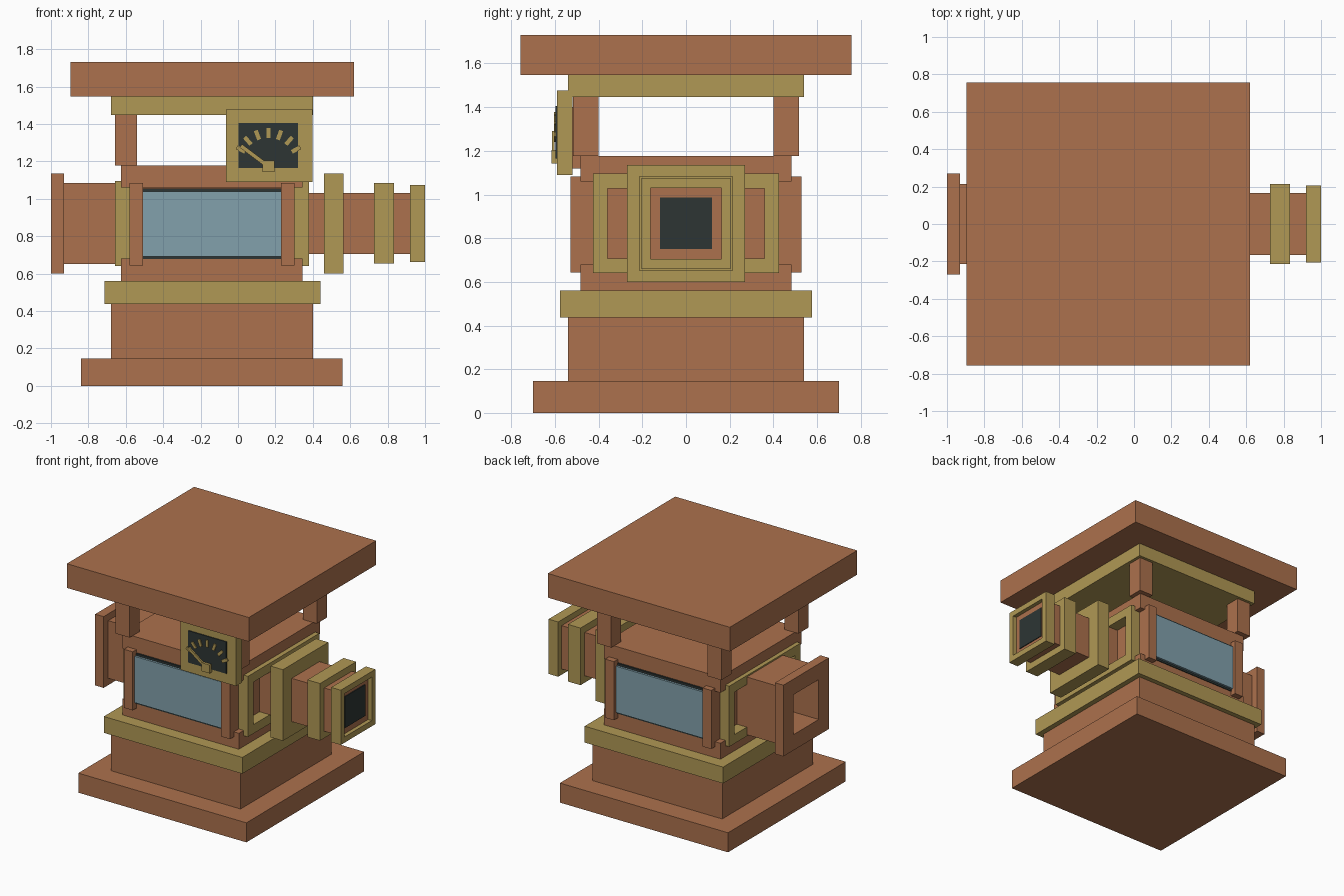
import bpy, bmesh, math
from mathutils import Matrix

if "Cube" in bpy.data.objects:
    bpy.data.objects.remove(bpy.data.objects["Cube"])


def material(name, rgb):
    m = bpy.data.materials.new(name)
    m.diffuse_color = (*rgb, 1)
    m.use_nodes = True
    m.node_tree.nodes["Principled BSDF"].inputs["Base Color"].default_value = m.diffuse_color
    return m


COPPER = material("copper_brown", (0.413, 0.165, 0.074))
BRASS = material("brass", (0.434, 0.314, 0.089))
DARK = material("dark_slate", (0.026, 0.036, 0.034))
GLASS = material("blue_glass", (0.223, 0.356, 0.413))


def finish(bm, name, mat):
    bmesh.ops.recalc_face_normals(bm, faces=bm.faces)
    mesh = bpy.data.meshes.new(name)
    bm.to_mesh(mesh)
    bm.free()
    mesh.materials.append(mat)
    ob = bpy.data.objects.new(name, mesh)
    bpy.context.collection.objects.link(ob)
    return ob


def box(name, mat, x, y, z, roll=0):
    """Box from (min, max) ranges, optionally turned about the y axis."""
    bm = bmesh.new()
    mid = [(a + b) / 2 for a, b in (x, y, z)]
    size = [b - a for a, b in (x, y, z)]
    mtx = Matrix.Translation(mid) @ Matrix.Rotation(roll, 4, 'Y') @ Matrix.Diagonal((*size, 1))
    bmesh.ops.create_cube(bm, size=1, matrix=mtx)
    return finish(bm, name, mat)


def frame(name, mat, x, outer, inner, zc):
    """Rectangular ring around the x axis; outer and inner are (half y, half z)."""
    bm = bmesh.new()
    loops = []
    for px in x:
        for hy, hz in (outer, inner):
            loops.append([bm.verts.new((px, sy * hy, zc + sz * hz))
                          for sy, sz in ((-1, -1), (1, -1), (1, 1), (-1, 1))])
    a_out, a_in, b_out, b_in = loops
    for p, q in ((a_out, a_in), (b_out, b_in), (a_out, b_out), (a_in, b_in)):
        for i in range(4):
            j = (i + 1) % 4
            bm.faces.new((p[i], p[j], q[j], q[i]))
    return finish(bm, name, mat)


def sym(h):
    return (-h, h)


ZC = 0.868   # height of the pipe axis

# Stacked base, plates and roof
for name, mat, x, hy, z in (
        ("base_slab", COPPER, (-0.84, 0.56), 0.70, (0, 0.147)),
        ("pedestal", COPPER, (-0.68, 0.40), 0.54, (0.147, 0.437)),
        ("lower_band", BRASS, (-0.713, 0.44), 0.577, (0.437, 0.56)),
        ("lower_plate", COPPER, (-0.625, 0.345), 0.483, (0.56, 0.68)),
        ("chamber", COPPER, (-0.575, 0.295), 0.46, (0.68, 1.06)),
        ("upper_plate", COPPER, (-0.625, 0.345), 0.483, (1.06, 1.177)),
        ("roof_band", BRASS, (-0.68, 0.40), 0.54, (1.447, 1.548)),
        ("roof_slab", COPPER, (-0.895, 0.62), 0.757, (1.548, 1.73))):
    box(name, mat, x, sym(hy), z)

# Windows with side posts and roof pillars, front and back
for side, s in (("front", -1), ("back", 1)):
    def span(a, b):
        return tuple(sorted((s * a, s * b)))
    box(side + "_window_backing", DARK, (-0.51, 0.23), span(0.44, 0.489), (0.677, 1.056))
    box(side + "_window_glass", GLASS, (-0.51, 0.23), span(0.46, 0.505), (0.692, 1.040))
    for end, x0 in (("left", -0.58), ("right", 0.23)):
        box(f"{side}_{end}_post", COPPER, (x0, x0 + 0.073), span(0.42, 0.528), (0.642, 1.083))
    for end, x0 in (("left", -0.657), ("right", 0.26)):
        box(f"{side}_{end}_pillar", COPPER, (x0, x0 + 0.117), span(0.40, 0.518), (1.177, 1.447))

# Brass frames on both ends of the chamber
for end, x in (("left", (-0.657, -0.575)), ("right", (0.295, 0.38))):
    frame(end + "_end_frame", BRASS, x, (0.425, 0.228), (0.36, 0.16), ZC)

# Outlet pipe on the right with its collars
box("outlet_pipe", COPPER, (0.29, 0.97), sym(0.165), (ZC - 0.163, ZC + 0.163))
box("large_collar", BRASS, (0.46, 0.563), sym(0.27), (ZC - 0.268, ZC + 0.268))
box("middle_collar", BRASS, (0.728, 0.833), sym(0.215), (ZC - 0.215, ZC + 0.215))
frame("end_collar", BRASS, (0.92, 1.0), (0.206, 0.206), (0.163, 0.163), ZC)
box("outlet_mouth", DARK, (0.966, 0.976), sym(0.12), (ZC - 0.118, ZC + 0.118))

# Hollow intake duct on the left with its flange
frame("intake_duct", COPPER, (-0.935, -0.57), (0.215, 0.217), (0.15, 0.15), ZC)
frame("intake_flange", COPPER, (-1.0, -0.93), (0.27, 0.268), (0.15, 0.15), ZC)

# Gauge: bracket, case, dial, ticks, needle and hub
box("gauge_bracket", COPPER, (0.05, 0.28), (-0.525, -0.47), (1.12, 1.40))
box("gauge_case", BRASS, (-0.065, 0.397), (-0.59, -0.52), (1.09, 1.477))
box("gauge_dial", DARK, (0.003, 0.32), (-0.597, -0.588), (1.165, 1.405))
GX, GZ, R = 0.163, 1.183, 0.168
for i in range(-3, 4):
    a = math.radians(20.5 * i)
    tx, tz = GX + R * math.sin(a), GZ + R * math.cos(a)
    box("gauge_tick", BRASS, (tx - 0.011, tx + 0.011), (-0.605, -0.595),
        (tz - 0.026, tz + 0.026), a)
nx, nz = 0.015, 1.283
dx, dz = nx - GX, nz - 1.172
length = math.hypot(dx, dz)
mx, mz = (nx + GX) / 2, (nz + 1.172) / 2
box("gauge_needle", BRASS, (mx - 0.011, mx + 0.011), (-0.614, -0.603),
    (mz - length / 2, mz + length / 2), math.atan2(dx, dz))
box("gauge_hub", BRASS, (0.13, 0.196), (-0.617, -0.588), (1.142, 1.205))
